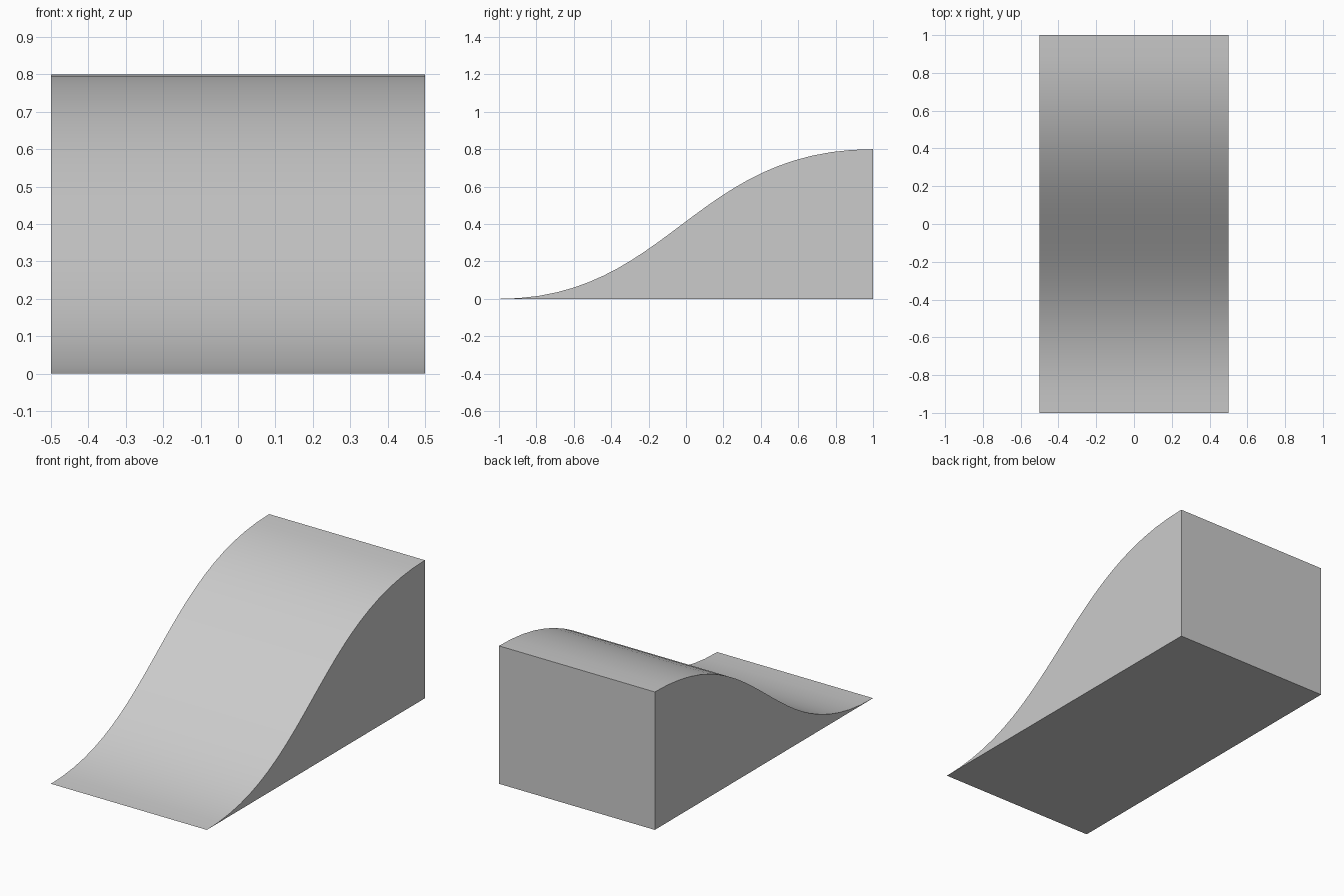
import bpy, bmesh
from mathutils import Vector
from mathutils.geometry import interpolate_bezier

if "Cube" in bpy.data.objects:
    bpy.data.objects.remove(bpy.data.objects["Cube"])

# S-shaped side profile of the ramp (y, z), flat at both ends
curve = interpolate_bezier(Vector((0, -1, 0)), Vector((0, -0.09, 0)),
                           Vector((0, 0.04, 0.8)), Vector((0, 1, 0.8)), 25)
profile = [Vector((-0.5, p.y, p.z)) for p in curve] + [Vector((-0.5, 1, 0))]

# Extrude the profile across the width
bm = bmesh.new()
side = bm.faces.new([bm.verts.new(p) for p in profile])
ext = bmesh.ops.extrude_face_region(bm, geom=[side], use_keep_orig=True)
bmesh.ops.translate(bm, vec=(1, 0, 0),
                    verts=[g for g in ext["geom"] if isinstance(g, bmesh.types.BMVert)])
bmesh.ops.recalc_face_normals(bm, faces=bm.faces[:])

mesh = bpy.data.meshes.new("curved_ramp")
bm.to_mesh(mesh)
bm.free()
ramp = bpy.data.objects.new("curved_ramp", mesh)
bpy.context.collection.objects.link(ramp)

# Smooth riding surface, crisp outer edges
bpy.context.view_layer.objects.active = ramp
ramp.select_set(True)
bpy.ops.object.shade_smooth_by_angle(angle=0.5)
